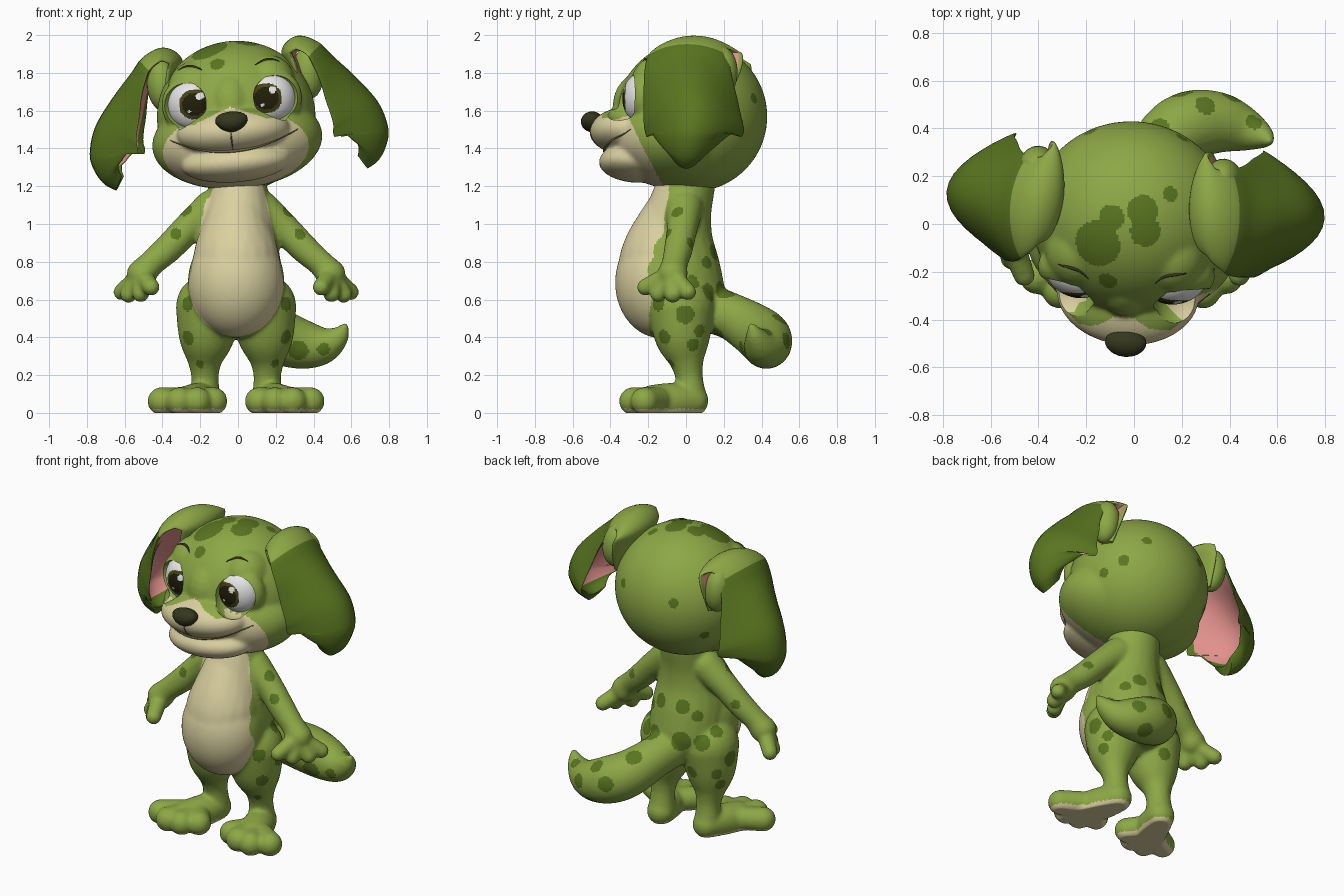
import bpy, bmesh, math
from mathutils import Matrix, Vector
from mathutils.bvhtree import BVHTree

if "Cube" in bpy.data.objects:
    bpy.data.objects.remove(bpy.data.objects["Cube"])
scene = bpy.context.scene.collection

def material(name, *rgb):
    m = bpy.data.materials.new(name)
    m.use_nodes = True
    m.diffuse_color = (*rgb, 1)
    m.node_tree.nodes["Principled BSDF"].inputs["Base Color"].default_value = (*rgb, 1)
    return m

GREEN = material("leaf green", .265, .39, .06)
DARK = material("dark green", .1, .18, .014)
CREAM = material("cream", .70, .63, .35)
PINK = material("ear pink", .75, .28, .26)
WHITE = material("eye white", .85, .85, .85)
IRIS = material("olive iris", .06, .058, .008)
PUPIL = material("pupil black", .016, .013, .003)
NOSE = material("nose brown", .036, .038, .012)
LINE = material("mouth brown", .16, .13, .05)
SIDES = ((1, "left"), (-1, "right"))

# Head parts share one slightly tilted and turned frame
HEAD = (Matrix.Translation((-.01, 0, 1.55)) @ Matrix.Rotation(math.radians(-4), 4, 'Z')
        @ Matrix.Rotation(math.radians(-5), 4, 'Y'))

def add(name, mesh, mats, frame=Matrix.Identity(4)):
    mesh.name = name
    for m in mats:
        mesh.materials.append(m)
    mesh.shade_smooth()
    mesh.set_sharp_from_angle(angle=1)
    ob = bpy.data.objects.new(name, mesh)
    scene.objects.link(ob)
    ob.matrix_world = frame

def to_mesh(bm):
    mesh = bpy.data.meshes.new("part")
    bmesh.ops.recalc_face_normals(bm, faces=bm.faces)
    bm.to_mesh(mesh)
    bm.free()
    return mesh

def baked(data, voxel=0, cutter=None):
    """Evaluate a mesh or curve, optionally fused into one skin and carved."""
    ob = bpy.data.objects.new("temporary", data)
    scene.objects.link(ob)
    if voxel:
        fuse = ob.modifiers.new("fuse", 'REMESH')
        fuse.mode, fuse.voxel_size = 'VOXEL', voxel
        soften = ob.modifiers.new("soften", 'SMOOTH')
        soften.factor, soften.iterations = .5, 10
    if cutter:
        carve = ob.modifiers.new("carve", 'BOOLEAN')
        carve.operation, carve.object = 'DIFFERENCE', cutter
    graph = bpy.context.evaluated_depsgraph_get()
    mesh = bpy.data.meshes.new_from_object(ob.evaluated_get(graph))
    bpy.data.objects.remove(ob)
    return mesh

def ball(bm, centre, radii, turn=0):
    shape = (Matrix.Translation(centre) @ Matrix.Rotation(turn, 4, 'Z')
             @ Matrix.Diagonal((*radii, 1)))
    bmesh.ops.create_icosphere(bm, subdivisions=5 if max(radii) > .24 else 3, radius=1, matrix=shape)

def spline(rows, n):
    """Smooth interpolation through rows of numbers."""
    out, last = [], len(rows) - 1
    for i in range(last):
        four = rows[max(i - 1, 0)], rows[i], rows[i + 1], rows[min(i + 2, last)]
        for t in [k / n for k in range(n)]:
            out.append([.5 * (2*q + (r-p)*t + (2*p - 5*q + 4*r - s)*t*t + (3*q - p - 3*r + s)*t**3)
                        for p, q, r, s in zip(*four)])
    return out + [list(rows[last])]

def limb(bm, rows, side=1, shift=0):
    for x, y, z, r in spline(rows, 6):
        ball(bm, (side * x + shift, y, z), (r, r, r))

def surface_tree(mesh):
    return BVHTree.FromPolygons([v.co for v in mesh.vertices],
                                [p.vertices[:] for p in mesh.polygons])

def paint(mesh, spots, is_cream):
    """Material 0 green, 1 dark spots, 2 cream."""
    tree = surface_tree(mesh)
    marks = [(tree.find_nearest(Vector(s[:3]))[0], s[3]) for s in spots]
    for p in mesh.polygons:
        spotted = any((p.center - m).length < r for m, r in marks)
        p.material_index = 2 if is_cream(p.center) else int(spotted)

# Body: torso, belly, limbs and tail fused into one skin
bm = bmesh.new()
limb(bm, [(0, .0, 1.2, .155), (0, -.04, 1.05, .175), (0, -.06, .9, .205),
          (0, -.05, .75, .235), (0, -.03, .64, .238)])
limb(bm, [(-.01, -.03, 1.12, .145), (-.01, -.09, .96, .185), (-.01, -.12, .82, .228),
          (-.01, -.13, .72, .238)])
ball(bm, (-.01, -.13, .69), (.255, .245, .295))
leg = [(.14, -.025, .56, .18), (.155, -.02, .42, .15), (.165, 0, .3, .097),
       (.165, .015, .2, .074), (.165, .025, .1, .08)]
foot = [(.165, .035, .065, .085), (.2, -.07, .06, .1), (.24, -.17, .05, .1)]
toes = [(.12, -.22), (.205, -.275), (.3, -.28), (.395, -.22)]
arm = [(.13, -.01, 1.08, .1), (.25, -.02, .98, .083), (.36, -.04, .87, .077),
       (.45, -.06, .79, .07), (.5, -.07, .735, .08)]
fingers = [(.45, -.215, .665), (.505, -.145, .63), (.57, -.07, .627), (.605, .01, .64)]
for side in (1, -1):
    for rows in (leg, foot, arm):
        limb(bm, rows, side, -.01)
    for x, y in toes:
        limb(bm, [(.21, -.1, .07, .07), (x, y, .062, .075)], side, -.01)
    for x, y, z in fingers:
        limb(bm, [(.5, -.08, .73, .055), (x, y, z, .046)], side, -.01)
limb(bm, [(.02, .1, .56, .13), (.07, .24, .51, .125), (.15, .36, .44, .14),
          (.24, .415, .395, .145), (.35, .425, .36, .128), (.45, .4, .355, .095),
          (.53, .37, .4, .055), (.565, .35, .455, .022)])
body = baked(to_mesh(bm), .011)
for v in body.vertices:
    v.co.z = max(v.co.z, 0)

def body_cream(c):
    x, rise = abs(c.x + .01), c.z - .69
    if c.z < .022 or c.y > -.09 or c.z > 1.25:
        return c.z < .022
    return x < .25 - .2 * rise if rise > 0 else (x / .25) ** 2 + (rise / .285) ** 2 < 1

side_spots = [(.25, -.04, 1.05, .035), (.33, -.1, .95, .03), (.38, .03, .9, .03),
              (.33, 0, .52, .05), (.28, -.17, .58, .04), (.26, -.12, .4, .04),
              (.27, .04, .36, .035), (.22, .17, .66, .05), (.3, .1, .43, .035),
              (.2, -.08, .26, .025), (.27, .05, .72, .04), (.1, .2, .64, .06),
              (.08, .15, .85, .045), (.18, .13, .8, .035), (.12, .17, .42, .04)]
tail_spots = [(.1, .4, .57, .05), (.2, .55, .42, .05), (.3, .5, .5, .045), (.32, .3, .33, .055),
              (.33, .5, .25, .05), (.4, .52, .38, .045), (.45, .33, .34, .035), (.5, .42, .42, .035)]
paint(body, side_spots + [(-x, y, z, r) for x, y, z, r in side_spots] + tail_spots, body_cream)
add("body", body, [GREEN, DARK, CREAM])

# Head: cranium, cheeks, muzzle, jaw, bridge and brows fused, then eye sockets carved
bm, holes = bmesh.new(), bmesh.new()
for centre, radii in [((0, .03, .02), (.42, .4, .4)), ((0, -.05, -.11), (.452, .34, .255)),
                      ((0, -.29, -.06), (.3, .218, .13)), ((0, -.25, -.225), (.29, .21, .105)),
                      ((0, -.2, .08), (.14, .19, .19))]:
    ball(bm, centre, radii)
for side in (1, -1):
    ball(bm, (side * .225, -.2, .1), (.15, .1, .155))
    ball(bm, (side * .2, -.12, .18), (.14, .16, .15))
    ball(holes, (side * .252, -.324, .1), (.128, .14, .13), side * .35)
sockets = bpy.data.objects.new("socket_cutter", to_mesh(holes))
sockets.hide_render = True
scene.objects.link(sockets)
head = baked(to_mesh(bm), .011, sockets)
bpy.data.objects.remove(sockets)

def head_cream(c):
    return c.y < -.29 - .5 * c.z and c.z < -.01 + .08 * max(0, 1 - abs(c.x) / .2)

paint(head, [(-.11, -.1, .4, .1), (-.05, .02, .42, .055), (.1, -.03, .42, .065),
             (.08, .06, .42, .065), (-.06, -.26, .32, .04), (.19, .14, .37, .033),
             (.2, .38, .1, .03), (-.2, .4, .12, .03), (.3, .3, -.05, .035),
             (.38, .2, -.12, .03), (-.35, .25, -.1, .03)], head_cream)
add("head", head, [GREEN, DARK, CREAM], HEAD)
head_tree = surface_tree(head)

def face_line(name, points, thickness, mat):
    """Thin tapered stroke laid on the front of the head."""
    rays = [head_tree.ray_cast(Vector((x, -2, z)), Vector((0, 1, 0)))[0] for x, z in points]
    hits = [hit for hit in rays if hit]
    curve = bpy.data.curves.new(name, 'CURVE')
    curve.dimensions, curve.bevel_depth, curve.use_fill_caps = '3D', thickness, True
    stroke = curve.splines.new('POLY')
    stroke.points.add(len(hits) - 1)
    for i, hit in enumerate(hits):
        stroke.points[i].co = (*hit, 1)
        stroke.points[i].radius = .3 + .7 * math.sin(math.pi * i / (len(hits) - 1))
    add(name, baked(curve), [mat], HEAD)

# Mouth, lip cleft and eyebrows
steps = [i / 24 for i in range(25)]
smile = [.68 * t - .339 for t in steps]
face_line("mouth", [(x, -.165 + .75 * x * x) for x in smile], .008, LINE)
face_line("lip_cleft", [(.001, -.05 - .11 * t) for t in steps], .004, LINE)
for side, label in SIDES:
    face_line(label + "_eyebrow", [(side * (.14 + .13 * t), .28 + .025 * math.sin(2.8 * t))
                                   for t in steps], .007, NOSE)

# Nose: rounded wedge, wider on top
bm = bmesh.new()
ball(bm, (0, 0, 0), (.085, .06, .055))
for v in bm.verts:
    v.co.x *= 1 + 4 * v.co.z
add("nose", to_mesh(bm), [NOSE], HEAD @ Matrix.Translation((.01, -.497, -.01)))

# Eyes: iris, pupil and glint chosen by distance from the gaze point
for side, label in SIDES:
    bm = bmesh.new()
    bmesh.ops.create_uvsphere(bm, u_segments=96, v_segments=72, radius=1,
                              matrix=Matrix.Diagonal((.125, .09, .128, 1)))
    for f in [f for f in bm.faces if f.calc_center_median().y < 0]:
        c = f.calc_center_median()
        x, z = c.x + side * .052, c.z
        reach = math.hypot(x, z)
        glint = math.hypot(x - .032, z - .042) < .019 or math.hypot(x + .025, z + .035) < .008
        f.material_index = 0 if glint or reach > .08 else 1 if reach > .06 else 2
    add(label + "_eye", to_mesh(bm), [WHITE, IRIS, PUPIL],
        HEAD @ Matrix.Translation((side * .218, -.23, .1)) @ Matrix.Rotation(side * .35, 4, 'Z'))

# Ears: cupped flap that rises from the head, folds over and hangs outward
ear_path = [(.36, .08, .13, 0, .12), (.32, .25, .2, .02, .12), (.295, .34, .2, .03, .11),
            (.36, .387, .19, .04, .07), (.45, .35, .21, .05, .04), (.52, .27, .23, .08, .04),
            (.62, .16, .25, .16, .06), (.725, .02, .265, .23, .08), (.765, -.11, .25, .24, .08),
            (.75, -.19, .215, .19, .07), (.71, -.255, .16, .12, .06), (.655, -.29, .08, .05, .05)]
rows, around = spline(ear_path, 6), 40
for side, label in SIDES:
    bm, rings = bmesh.new(), []
    for i, (x, z, width, cup, y) in enumerate(rows):
        a, b = rows[max(i - 1, 0)], rows[min(i + 1, len(rows) - 1)]
        out = Vector((a[1] - b[1], b[0] - a[0])).normalized()
        ring = []
        for turn in [2 * math.pi * j / around for j in range(around)]:
            off = .03 * math.sin(turn) - cup * math.cos(turn) ** 2
            ring.append(bm.verts.new((side * (x + out.x * off), y + width * math.cos(turn),
                                      z + out.y * off)))
        rings.append(ring)
    for i in range(len(rings) - 1):
        for j in range(around):
            k, turn = (j + 1) % around, 2 * math.pi * (j + .5) / around
            f = bm.faces.new((rings[i][j], rings[i][k], rings[i + 1][k], rings[i + 1][j]))
            lining = math.sin(turn) < 0 and abs(math.cos(turn)) < .86 and i < .86 * len(rings)
            f.material_index = 2 if lining else int(rows[i][0] > .46)
    bm.faces.new(rings[0])
    bm.faces.new(rings[-1]).material_index = 1
    # Soft fold closing the back of the ear
    ball(bm, (side * .39, .21, .22), (.08, .09, .14))
    add(label + "_ear", to_mesh(bm), [GREEN, DARK, PINK], HEAD)
